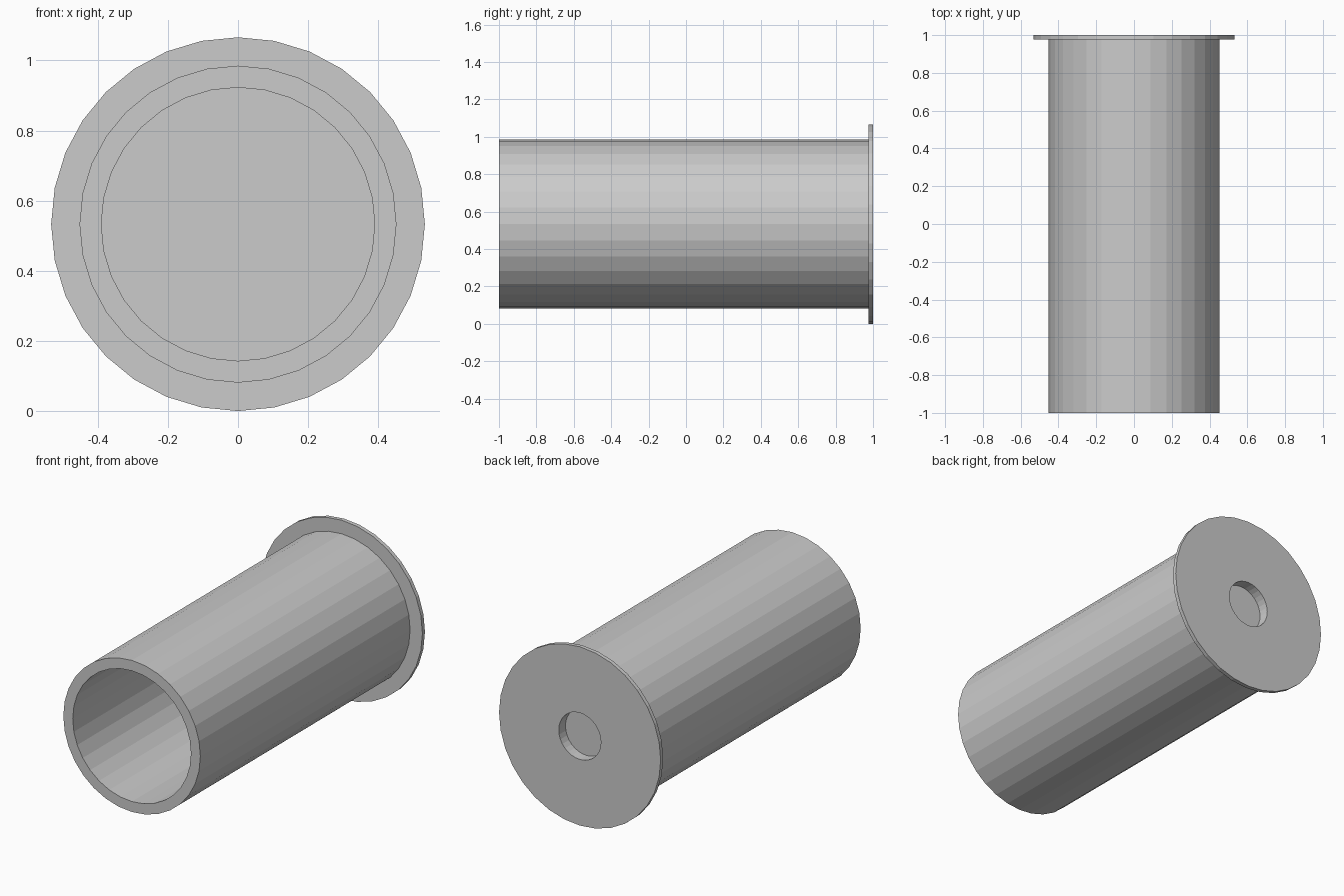
import bpy, bmesh, math

if "Cube" in bpy.data.objects:
    bpy.data.objects.remove(bpy.data.objects["Cube"])

SIDES = 32
CENTRE_Z = 0.533


def lathe(name, profile):
    """Revolve (radius, y) points around the y axis; radius 0 closes with a flat cap."""
    bm = bmesh.new()
    rings = []
    for r, y in profile:
        ring = []
        for i in range(SIDES):
            a = 2 * math.pi * i / SIDES
            ring.append(bm.verts.new((r * math.sin(a), y, CENTRE_Z + r * math.cos(a))))
        rings.append(ring)
    for a, b in zip(rings, rings[1:]):
        for i in range(SIDES):
            j = (i + 1) % SIDES
            bm.faces.new((a[i], a[j], b[j], b[i]))
    # flat floors at both ends of the profile
    bm.faces.new(rings[0])
    bm.faces.new(rings[-1])
    bmesh.ops.recalc_face_normals(bm, faces=bm.faces)
    mesh = bpy.data.meshes.new(name)
    bm.to_mesh(mesh)
    bm.free()
    obj = bpy.data.objects.new(name, mesh)
    bpy.context.collection.objects.link(obj)
    return obj


# Hollow tube with a rimmed base and a shallow round recess in the back
lathe("flanged_tube", [
    (0.39, 0.92),     # inner floor
    (0.39, -1.0),     # mouth, inner edge
    (0.452, -1.0),    # mouth, outer edge
    (0.452, 0.976),   # tube meets flange
    (0.533, 0.976),   # flange front
    (0.533, 1.0),     # flange back
    (0.139, 1.0),     # recess edge
    (0.139, 0.937),   # recess floor
])
